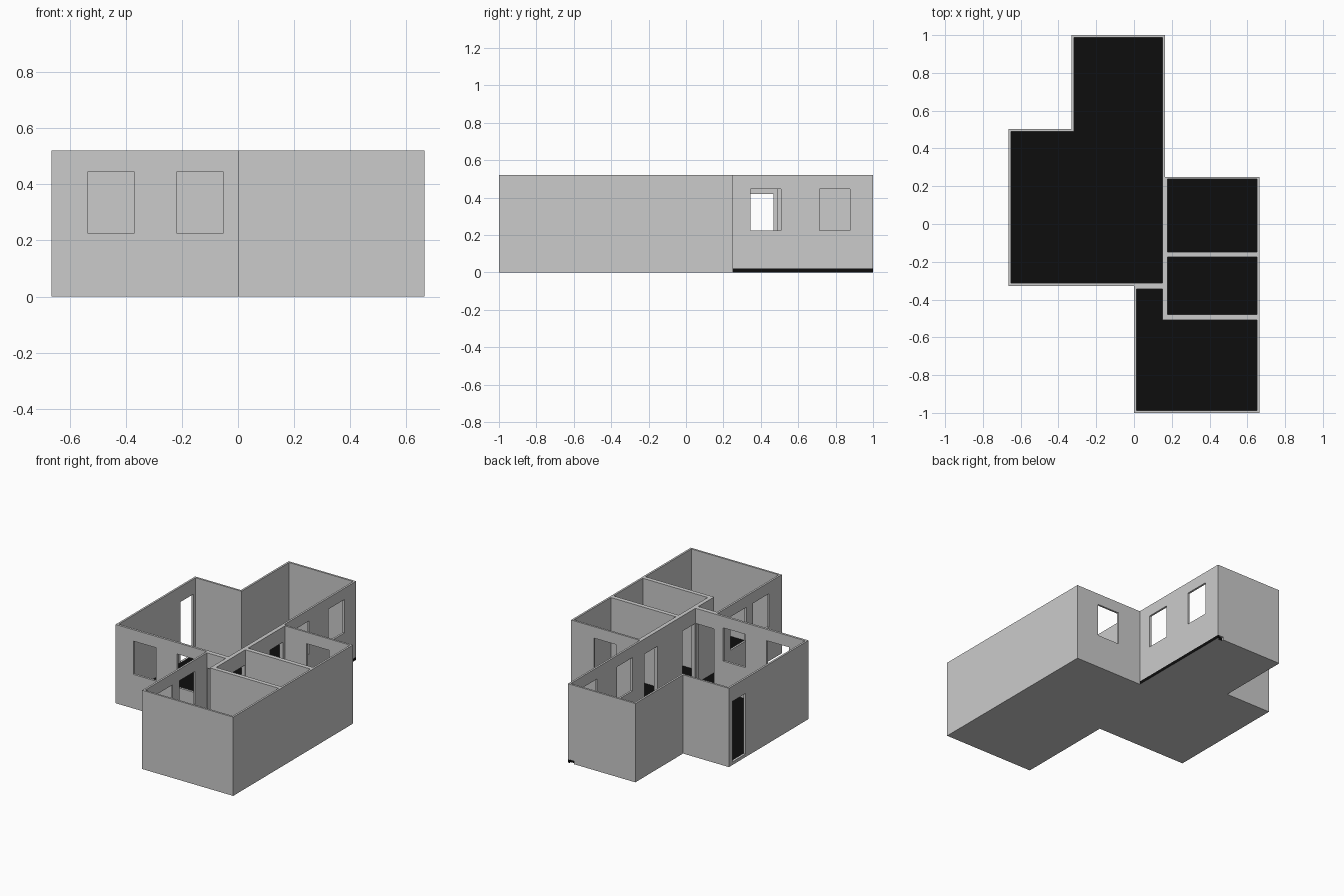
import bpy, bmesh

if "Cube" in bpy.data.objects:
    bpy.data.objects.remove(bpy.data.objects["Cube"])

H, F, T = 0.52, 0.02, 0.013          # wall height, floor thickness, wall thickness

black = bpy.data.materials.new("floor_black")
black.diffuse_color = (0.004, 0.004, 0.004, 1)
black.use_nodes = True
black.node_tree.nodes["Principled BSDF"].inputs["Base Color"].default_value = black.diffuse_color


def prism(name, outline, z0, z1):
    """Extrude a plan outline (counter-clockwise) between two heights."""
    bm = bmesh.new()
    face = bm.faces.new([bm.verts.new((x, y, z0)) for x, y in outline])
    top = bmesh.ops.extrude_face_region(bm, geom=[face])["geom"]
    moved = [g for g in top if isinstance(g, bmesh.types.BMVert)]
    bmesh.ops.translate(bm, verts=moved, vec=(0, 0, z1 - z0))
    bmesh.ops.recalc_face_normals(bm, faces=bm.faces)
    mesh = bpy.data.meshes.new(name)
    bm.to_mesh(mesh)
    bm.free()
    ob = bpy.data.objects.new(name, mesh)
    bpy.context.collection.objects.link(ob)
    return ob


def rect(x0, x1, y0, y1):
    return [(x0, y0), (x1, y0), (x1, y1), (x0, y1)]


# Outer wall block
walls = prism("walls", [(-.665, -.328), (0, -.328), (0, -1), (.665, -1),
                        (.665, .25), (.163, .25), (.163, 1), (-.33, 1),
                        (-.33, .502), (-.665, .502)], 0, H)

# Inside plan of each room
rooms = {
    "main_room": [(-.652, -.313), (.15, -.313), (.15, 1 - T), (-.33 + T, 1 - T),
                  (-.33 + T, .502 - T), (-.652, .502 - T)],
    "front_room": [(T, -1 + T), (.652, -1 + T), (.652, -.508), (.15, -.508),
                   (.15, -.343), (T, -.343)],
    "middle_room": rect(.177, .652, -.48, -.176),
    "back_room": rect(.177, .652, -.147, .25 - T),
}
cutters = [prism(n + "_cutter", p, -.1, H + .1) for n, p in rooms.items()]

# The main floor runs out under the right wall behind the small rooms
cutters.append(prism("floor_edge_cutter", rect(.12, .2, .25, 1.1), -.05, F))

# Windows and doors: wall axis, wall position, span along the wall
WINDOW, DOOR = (.225, .445), (F, .42)
openings = [
    ("y", -.32, -.535, -.37, WINDOW), ("y", -.32, -.217, -.053, WINDOW),
    ("y", .244, .335, .498, WINDOW),
    ("x", .157, .345, .507, WINDOW), ("x", .157, .713, .878, WINDOW),
    ("x", .007, -.865, -.70, WINDOW), ("x", .007, -.63, -.465, WINDOW),
    ("x", -.659, .33, .467, DOOR),
    ("x", .163, .083, .217, DOOR), ("x", .163, -.308, -.18, DOOR),
    ("y", -.328, .016, .145, DOOR),
]
for axis, pos, a, b, (z0, z1) in openings:
    span = (pos - .03, pos + .03)
    plan = rect(*span, a, b) if axis == "x" else rect(a, b, *span)
    cutters.append(prism("opening_cutter", plan, z0, z1))

for c in cutters:
    c.hide_render = True
    mod = walls.modifiers.new("cut", "BOOLEAN")
    mod.operation, mod.solver, mod.object = "DIFFERENCE", "EXACT", c

# Bake the cuts, then drop the cutters
dg = bpy.context.evaluated_depsgraph_get()
cut = bpy.data.meshes.new_from_object(walls.evaluated_get(dg))
walls.modifiers.clear()
walls.data = cut
for c in cutters:
    bpy.data.objects.remove(c, do_unlink=True)

# Floors: black on top and edge, grey underneath
rooms["main_room"][2:3] = [(.15, .25), (.163, .25), (.163, 1), (.15, 1), (.15, 1 - T)]
for name, plan in rooms.items():
    floor = prism(name + "_floor", plan, 0, F)
    floor.data.materials.append(black)
    floor.data.materials.append(None)
    for p in floor.data.polygons:
        p.material_index = 1 if p.normal.z < -.5 else 0
